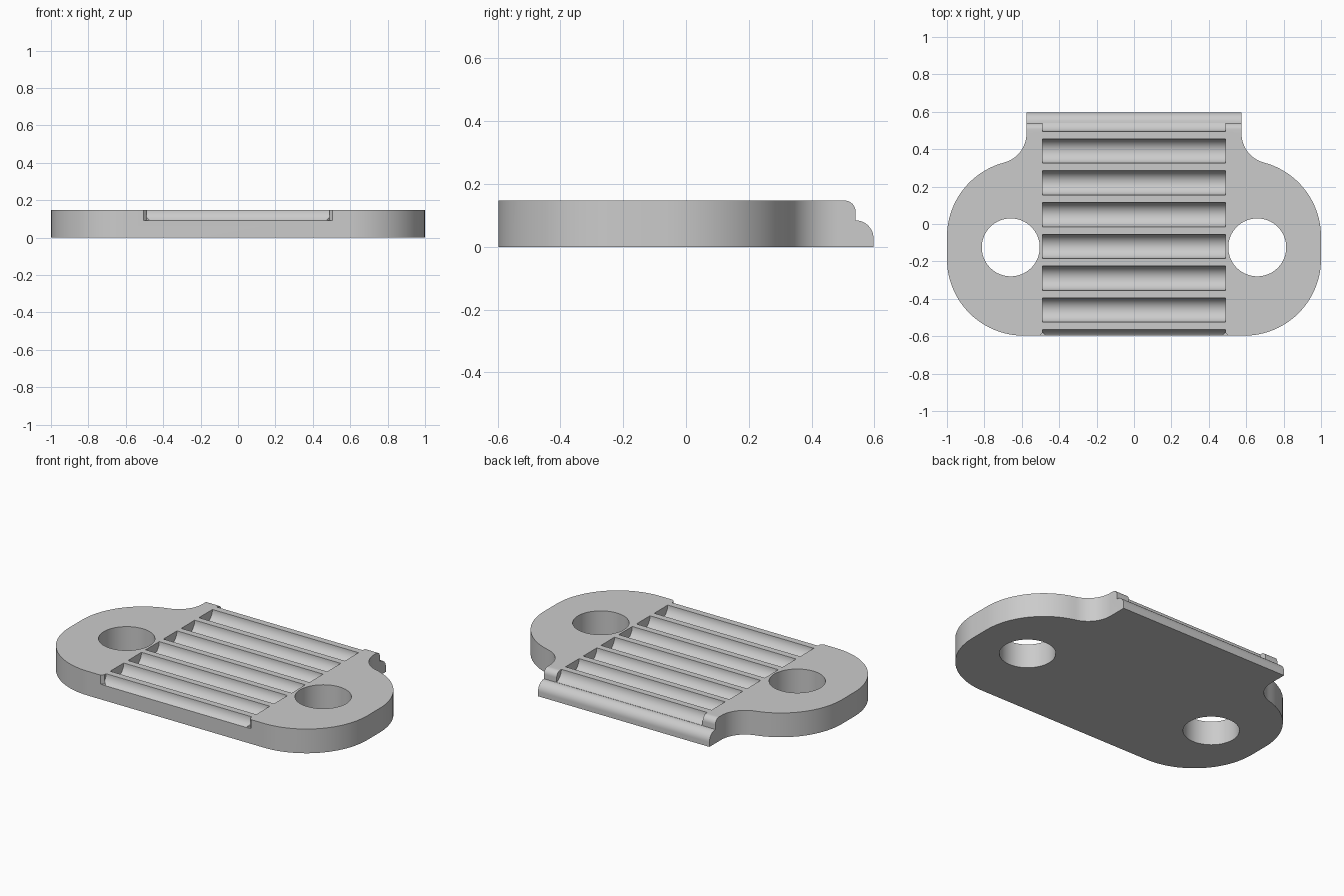
import bpy
import math
from mathutils import Vector

if "Cube" in bpy.data.objects:
    bpy.data.objects.remove(bpy.data.objects["Cube"])

TOP = 0.147       # plate thickness
BACK = 0.597      # half depth
PITCH = 0.17      # groove spacing

grey = bpy.data.materials.new("light grey")
grey.use_nodes = True
colour = (0.6, 0.6, 0.6, 1)
grey.diffuse_color = colour
grey.node_tree.nodes["Principled BSDF"].inputs["Base Color"].default_value = colour


def arc(cx, cy, r, start, end, n=24):
    """Points along an arc, angles in degrees."""
    angles = [math.radians(start + (end - start) * i / n) for i in range(n + 1)]
    return [(cx + r * math.cos(a), cy + r * math.sin(a)) for a in angles]


def prism(name, points, low, high, along_x=False):
    """Extrude a closed profile along z, or a (y, z) profile along x."""
    place = (lambda p, h: (h, p[0], p[1])) if along_x else (lambda p, h: (p[0], p[1], h))
    n = len(points)
    verts = [place(p, h) for h in (low, high) for p in points]
    faces = [tuple(reversed(range(n))), tuple(range(n, 2 * n))]
    faces += [(i, (i + 1) % n, (i + 1) % n + n, i + n) for i in range(n)]
    mesh = bpy.data.meshes.new(name)
    mesh.from_pydata(verts, [], faces)
    mesh.materials.append(grey)
    obj = bpy.data.objects.new(name, mesh)
    bpy.context.collection.objects.link(obj)
    return obj


def activate(obj):
    bpy.ops.object.select_all(action="DESELECT")
    obj.select_set(True)
    bpy.context.view_layer.objects.active = obj


def combine(target, cutter, operation="DIFFERENCE"):
    cutter.hide_render = True
    mod = target.modifiers.new("cut", "BOOLEAN")
    mod.operation, mod.solver, mod.object = operation, "EXACT", cutter
    activate(target)
    bpy.ops.object.modifier_apply(modifier=mod.name)
    bpy.data.objects.remove(cutter)


# Outline: rounded lobes, concave fillets and a straight rear neck
lobe_r = 0.41
lobe_x = 1 - lobe_r
low_y, high_y = -BACK + lobe_r, -0.068
fillet_r, neck_x = 0.161, 0.575
fillet = Vector((neck_x + fillet_r,
                 high_y + math.sqrt((lobe_r + fillet_r) ** 2
                                    - (neck_x + fillet_r - lobe_x) ** 2)))
join = math.degrees(math.atan2(fillet.y - high_y, fillet.x - lobe_x))
half = arc(lobe_x, low_y, lobe_r, -90, 0)
half += arc(lobe_x, high_y, lobe_r, 0, join)
half += arc(fillet.x, fillet.y, fillet_r, join - 180, -180, 14)[1:]
half.append((neck_x, BACK))
outline = half + [(-x, y) for x, y in reversed(half)]
plate = prism("ribbed_plate", outline, 0, TOP)

# Stepped, rounded rear edge
step_r, lip_r, step_y = 0.035, 0.057, 0.54
side = [(-1, -1), (BACK, -1)]
side += arc(step_y, BACK - step_y - 0.03, lip_r, 0, 90, 12)
side += arc(step_y - step_r, TOP - step_r, step_r, 0, 90, 10)
side += [(step_y - step_r, 1), (-1, 1)]
# The flat top is trimmed by the profile itself
side[-2:] = [(-1, TOP)]
combine(plate, prism("rear_profile", side, -2, 2, True), "INTERSECT")

# Bolt holes
for sx in (-1, 1):
    combine(plate, prism("hole_cutter", arc(sx * 0.659, -0.125, 0.155, 0, 360, 64)[:-1], -1, 1))

# Round-bottomed grooves across the middle
for i in range(8):
    ring = arc(0.56 - i * PITCH, TOP, 0.065, 0, 360, 48)[:-1]
    combine(plate, prism("groove_cutter", ring, -0.49, 0.49, True))

# Small bevels where the front groove opens
for sx in (-1, 1):
    diamond = arc(sx * 0.488, -BACK - 0.002, 0.02, 0, 360, 4)[:-1]
    combine(plate, prism("bevel_cutter", diamond, 0.092, 1))

activate(plate)
bpy.ops.object.shade_smooth_by_angle(angle=math.radians(30))
